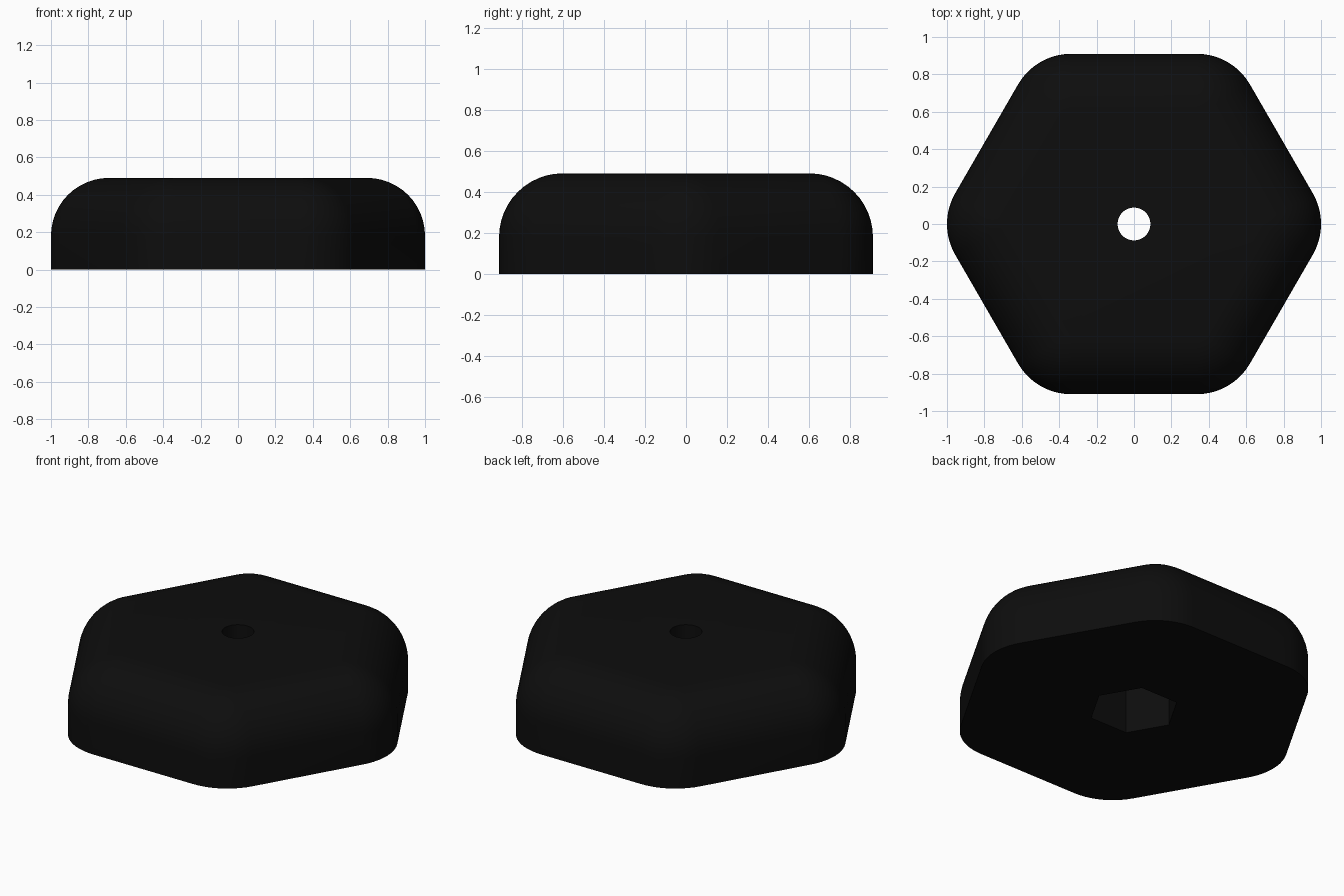
import bpy, bmesh, math

if "Cube" in bpy.data.objects:
    bpy.data.objects.remove(bpy.data.objects["Cube"])

APOTHEM = 0.91      # centre to flat side
HEIGHT = 0.49
CORNER = 0.328      # vertical corner radius
FILLET = 0.31       # top edge radius
POCKET_R, POCKET_DEPTH = 0.25, 0.3
HOLE_R = 0.088

black = bpy.data.materials.new("black plastic")
black.diffuse_color = (0.004, 0.004, 0.004, 1)
black.use_nodes = True
black.node_tree.nodes["Principled BSDF"].inputs["Base Color"].default_value = black.diffuse_color


def make_object(name, bm):
    bmesh.ops.recalc_face_normals(bm, faces=bm.faces)
    mesh = bpy.data.meshes.new(name)
    bm.to_mesh(mesh)
    bm.free()
    mesh.materials.append(black)
    obj = bpy.data.objects.new(name, mesh)
    bpy.context.collection.objects.link(obj)
    return obj


def hex_outline(inset, segments=10):
    """Rounded hexagon points, with a corner on +x."""
    centre = (APOTHEM - CORNER) / math.cos(math.pi / 6)
    radius = CORNER - inset
    points = []
    for k in range(6):
        a = k * math.pi / 3
        for i in range(segments + 1):
            t = a + math.radians(-30 + 60 * i / segments)
            points.append((centre * math.cos(a) + radius * math.cos(t),
                           centre * math.sin(a) + radius * math.sin(t)))
    return points


def prism(name, radius, sides, z0, z1):
    bm = bmesh.new()
    rings = [[bm.verts.new((radius * math.cos(math.tau * i / sides),
                            radius * math.sin(math.tau * i / sides), z))
              for i in range(sides)] for z in (z0, z1)]
    bm.faces.new(rings[0])
    bm.faces.new(rings[1])
    for i in range(sides):
        j = (i + 1) % sides
        bm.faces.new((rings[0][i], rings[0][j], rings[1][j], rings[1][i]))
    return make_object(name, bm)


# Knob body: stacked hexagon outlines with a quarter-round top edge
levels = [(0, 0)]
steps = 12
for s in range(steps + 1):
    a = math.pi / 2 * s / steps
    levels.append((FILLET * (1 - math.cos(a)),
                   HEIGHT - FILLET + FILLET * math.sin(a)))
bm = bmesh.new()
rings = [[bm.verts.new((x, y, z)) for x, y in hex_outline(d)] for d, z in levels]
count = len(rings[0])
for low, high in zip(rings, rings[1:]):
    for i in range(count):
        j = (i + 1) % count
        bm.faces.new((low[i], low[j], high[j], high[i]))
bm.faces.new(rings[0])
bm.faces.new(rings[-1])
knob = make_object("hex_knob", bm)

# Bolt pocket underneath and through hole
cutters = [prism("bolt_pocket_cutter", POCKET_R, 6, -0.1, POCKET_DEPTH),
           prism("through_hole_cutter", HOLE_R, 32, -0.2, HEIGHT + 0.1)]
bpy.context.view_layer.objects.active = knob
knob.select_set(True)
for cutter in cutters:
    cutter.hide_render = True
    mod = knob.modifiers.new(cutter.name, 'BOOLEAN')
    mod.operation = 'DIFFERENCE'
    mod.solver = 'EXACT'
    mod.object = cutter
    bpy.ops.object.modifier_apply(modifier=mod.name)
for cutter in cutters:
    bpy.data.objects.remove(cutter)

bpy.ops.object.shade_smooth_by_angle(angle=math.radians(30))
